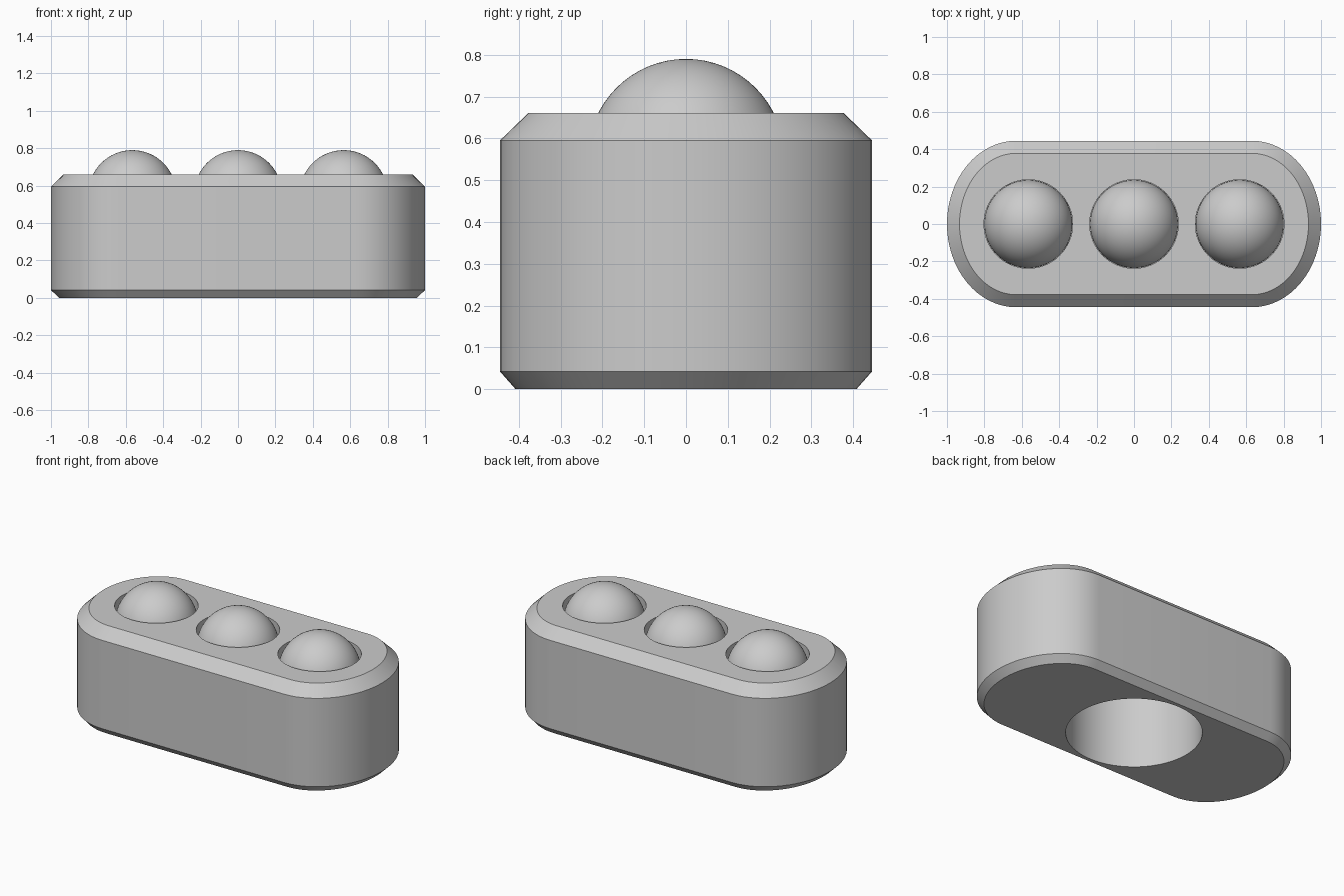
import bpy, bmesh, math

if "Cube" in bpy.data.objects:
    bpy.data.objects.remove(bpy.data.objects["Cube"])

grey = bpy.data.materials.new("plain_grey")
grey.diffuse_color = (0.6, 0.6, 0.6, 1)
grey.use_nodes = True
grey.node_tree.nodes["Principled BSDF"].inputs["Base Color"].default_value = grey.diffuse_color


def finish(ob, angle=25):
    bpy.ops.object.select_all(action='DESELECT')
    ob.select_set(True)
    bpy.context.view_layer.objects.active = ob
    bpy.ops.object.shade_smooth_by_angle(angle=math.radians(angle))


def outline(half_x, half_y, straight=0.63, n=32):
    # straight sides joined by rounded ends
    pts = []
    for side in (1, -1):
        for i in range(n + 1):
            a = -math.pi / 2 + math.pi * i / n
            pts.append((side * (straight + (half_x - straight) * math.cos(a)),
                        side * half_y * math.sin(a)))
    return pts


# Body: chamfered oblong block made from stacked outlines
levels = [(0, 0.957, 0.408), (0.042, 1, 0.445), (0.595, 1, 0.445), (0.66, 0.933, 0.378)]
bm = bmesh.new()
rings = [[bm.verts.new((x, y, z)) for x, y in outline(hx, hy)] for z, hx, hy in levels]
for low, high in zip(rings, rings[1:]):
    for i in range(len(low)):
        j = (i + 1) % len(low)
        bm.faces.new((low[i], low[j], high[j], high[i]))
bm.faces.new(rings[0][::-1])
bm.faces.new(rings[-1])
mesh = bpy.data.meshes.new("body")
bm.to_mesh(mesh)
bm.free()
body = bpy.data.objects.new("body", mesh)
bpy.context.collection.objects.link(body)
mesh.materials.append(grey)


def cut(x, radius, z0, z1):
    # round hole through the body between two heights
    bpy.ops.mesh.primitive_cylinder_add(vertices=64, radius=radius, depth=z1 - z0,
                                        location=(x, 0, (z0 + z1) / 2))
    cutter = bpy.context.object
    cutter.name = "hole_cutter"
    cutter.hide_render = True
    cutter.data.materials.append(grey)
    mod = body.modifiers.new("hole", 'BOOLEAN')
    mod.operation = 'DIFFERENCE'
    mod.solver = 'EXACT'
    mod.object = cutter
    bpy.context.view_layer.objects.active = body
    bpy.ops.object.modifier_apply(modifier=mod.name)
    bpy.data.objects.remove(cutter)


# Underside recess and three ball sockets
ball_x = (-0.565, 0, 0.565)
cut(0, 0.385, -0.1, 0.5)
for x in ball_x:
    cut(x, 0.237, 0.53, 0.8)
finish(body)

# Balls sitting in the sockets
for name, x in zip(("left_ball", "middle_ball", "right_ball"), ball_x):
    bpy.ops.mesh.primitive_uv_sphere_add(segments=64, ring_count=32, radius=0.235,
                                         location=(x, 0, 0.555))
    ball = bpy.context.object
    ball.name = name
    ball.data.materials.append(grey)
    finish(ball)
